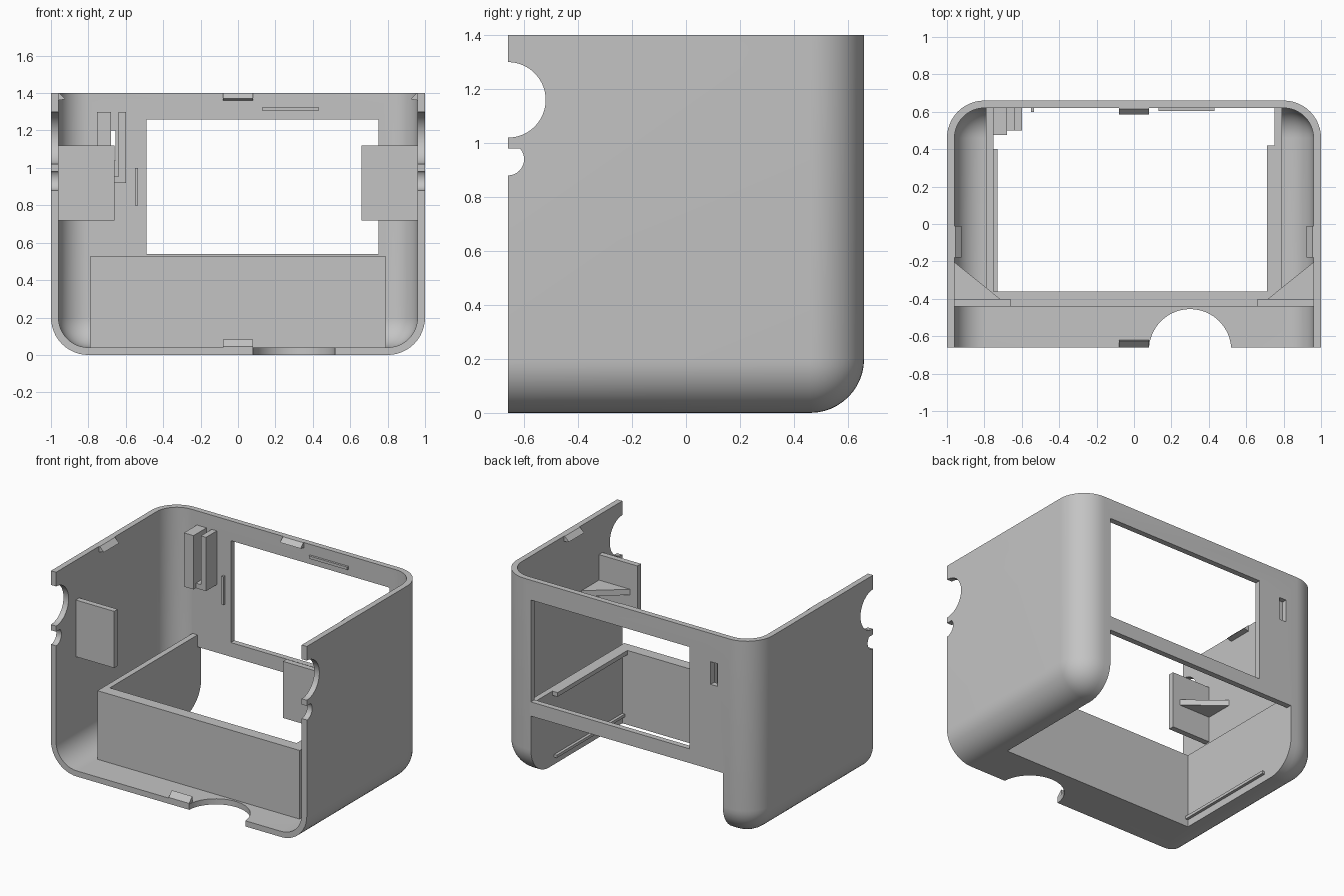
import bpy, bmesh, math
from mathutils import Vector

cube = bpy.data.objects.get("Cube")
if cube:
    bpy.data.objects.remove(cube, do_unlink=True)

grey = bpy.data.materials.new("plain_grey")
grey.use_nodes = True
colour = (0.55, 0.55, 0.55, 1)
grey.diffuse_color = colour
grey.node_tree.nodes["Principled BSDF"].inputs["Base Color"].default_value = colour


def finish(name, bm):
    bmesh.ops.recalc_face_normals(bm, faces=bm.faces)
    mesh = bpy.data.meshes.new(name)
    bm.to_mesh(mesh)
    bm.free()
    mesh.materials.append(grey)
    obj = bpy.data.objects.new(name, mesh)
    bpy.context.collection.objects.link(obj)
    return obj


def box(name, x, y, z, radius=0):
    """Box from (min, max) ranges, with optional rounded edges."""
    bm = bmesh.new()
    bmesh.ops.create_cube(bm, size=1)
    for v in bm.verts:
        v.co = Vector([(r[0] + r[1]) / 2 + c * (r[1] - r[0]) for r, c in zip((x, y, z), v.co)])
    if radius:
        bmesh.ops.bevel(bm, geom=bm.edges[:], offset=radius, offset_type='OFFSET',
                        segments=12, profile=0.5, affect='EDGES')
    return finish(name, bm)


def prism(name, points, axis, lo, hi):
    """Extrude a 2D outline along an axis; points use the other two axes in order."""
    bm = bmesh.new()

    def place(p, d):
        co = list(p)
        co.insert(axis, d)
        return bm.verts.new(co)

    face = bm.faces.new([place(p, lo) for p in points])
    out = bmesh.ops.extrude_face_region(bm, geom=[face])
    shift = Vector((0, 0, 0))
    shift[axis] = hi - lo
    bmesh.ops.translate(bm, vec=shift, verts=[v for v in out["geom"] if isinstance(v, bmesh.types.BMVert)])
    return finish(name, bm)


def circle(cx, cy, r, top=9, n=64):
    return [(cx + r * math.cos(i * math.tau / n), min(top, cy + r * math.sin(i * math.tau / n)))
            for i in range(n)]


def boolean(target, cutter, operation='DIFFERENCE'):
    mod = target.modifiers.new("cut", 'BOOLEAN')
    mod.operation = operation
    mod.solver = 'EXACT'
    mod.object = cutter
    bpy.context.view_layer.update()
    result = bpy.data.meshes.new_from_object(target.evaluated_get(bpy.context.evaluated_depsgraph_get()))
    target.modifiers.clear()
    target.data = result
    bpy.data.objects.remove(cutter, do_unlink=True)


# Rounded shell, hollowed around a solid block for the battery bay
shell = box("case_shell", (-1, 1), (-1.4, 0.66), (0, 2.2), 0.2)
cavity = box("cavity", (-0.96, 0.96), (-1.36, 0.62), (0.04, 2.16), 0.16)
boolean(cavity, box("bay_block", (-0.79, 0.79), (-0.44, 1), (-0.5, 0.525)))
boolean(shell, cavity)
boolean(shell, box("trim", (-2, 2), (-0.66, 2), (-1, 1.4)), 'INTERSECT')

# Bay hollow, rear window, small slot
boolean(shell, box("bay_opening", (-0.75, 0.75), (-0.36, 1), (-1, 0.44)))
boolean(shell, box("bay_top", (-0.75, 0.75), (-0.36, 0.62), (0.3, 0.8)))
boolean(shell, box("window", (-0.49, 0.75), (0.5, 1), (0.54, 1.26)))
boolean(shell, box("slot", (-0.71, -0.655), (0.55, 1), (1.04, 1.2)))

# Round notches in the side walls and the floor
boolean(shell, prism("large_notch", circle(-0.66, 1.16, 0.14), 0, -2, 2))
clipped = circle(-0.66, 0.94, 0.06, 0.98)
clipped = [p for i, p in enumerate(clipped)
           if p[1] < 0.98 or clipped[i - 1][1] < 0.98 or clipped[(i + 1) % len(clipped)][1] < 0.98]
boolean(shell, prism("small_notch", clipped, 0, -2, 2))
boolean(shell, prism("floor_notch", circle(0.30, -0.675, 0.22), 2, -0.1, 0.1))
parts = [shell]

# Mirrored mounting tabs, gussets, rim clips and lower bay rails
for side, s in (("left", 1), ("right", -1)):
    def span(a, b):
        return tuple(sorted((s * a, s * b)))
    parts += [
        box(side + "_tab", span(0.66, 0.965), (-0.44, -0.40), (0.72, 1.12)),
        prism(side + "_gusset", [(s * 0.965, -0.20), (s * 0.965, -0.405), (s * 0.71, -0.405)], 2, 0.90, 0.94),
        prism(side + "_rim_clip", [(s * 0.965, 1.4), (s * 0.955, 1.4), (s * 0.922, 1.368), (s * 0.965, 1.36)],
              1, -0.18, -0.01),
        box(side + "_bay_rail", span(0.73, 0.755), (-0.365, 0.40), (0.05, 0.07)),
    ]

parts += [
    # Upper ledge inside the bay
    box("bay_ledge", (0.71, 0.755), (-0.365, 0.42), (0.495, 0.525)),
    # Back and floor clips
    prism("back_clip", [(0.625, 1.4), (0.615, 1.4), (0.585, 1.37), (0.625, 1.36)], 0, -0.08, 0.08),
    prism("floor_clip", [(-0.66, 0.035), (-0.66, 0.045), (-0.625, 0.082), (-0.62, 0.035)], 0, -0.08, 0.08),
    # Ribs on the back wall
    box("long_rib", (0.13, 0.43), (0.605, 0.625), (1.305, 1.325)),
    box("short_rib", (-0.55, -0.535), (0.60, 0.625), (0.80, 1.0)),
    # Switch bracket
    box("bracket_wide_post", (-0.755, -0.68), (0.475, 0.625), (0.92, 1.3)),
    box("bracket_thin_post", (-0.64, -0.60), (0.50, 0.625), (0.92, 1.3)),
    box("bracket_base", (-0.69, -0.63), (0.50, 0.625), (0.92, 0.955)),
]

# Smooth the rounded surfaces and keep hard edges
bpy.ops.object.select_all(action='DESELECT')
for obj in parts:
    obj.select_set(True)
bpy.context.view_layer.objects.active = shell
bpy.ops.object.shade_smooth_by_angle(angle=math.radians(30))
